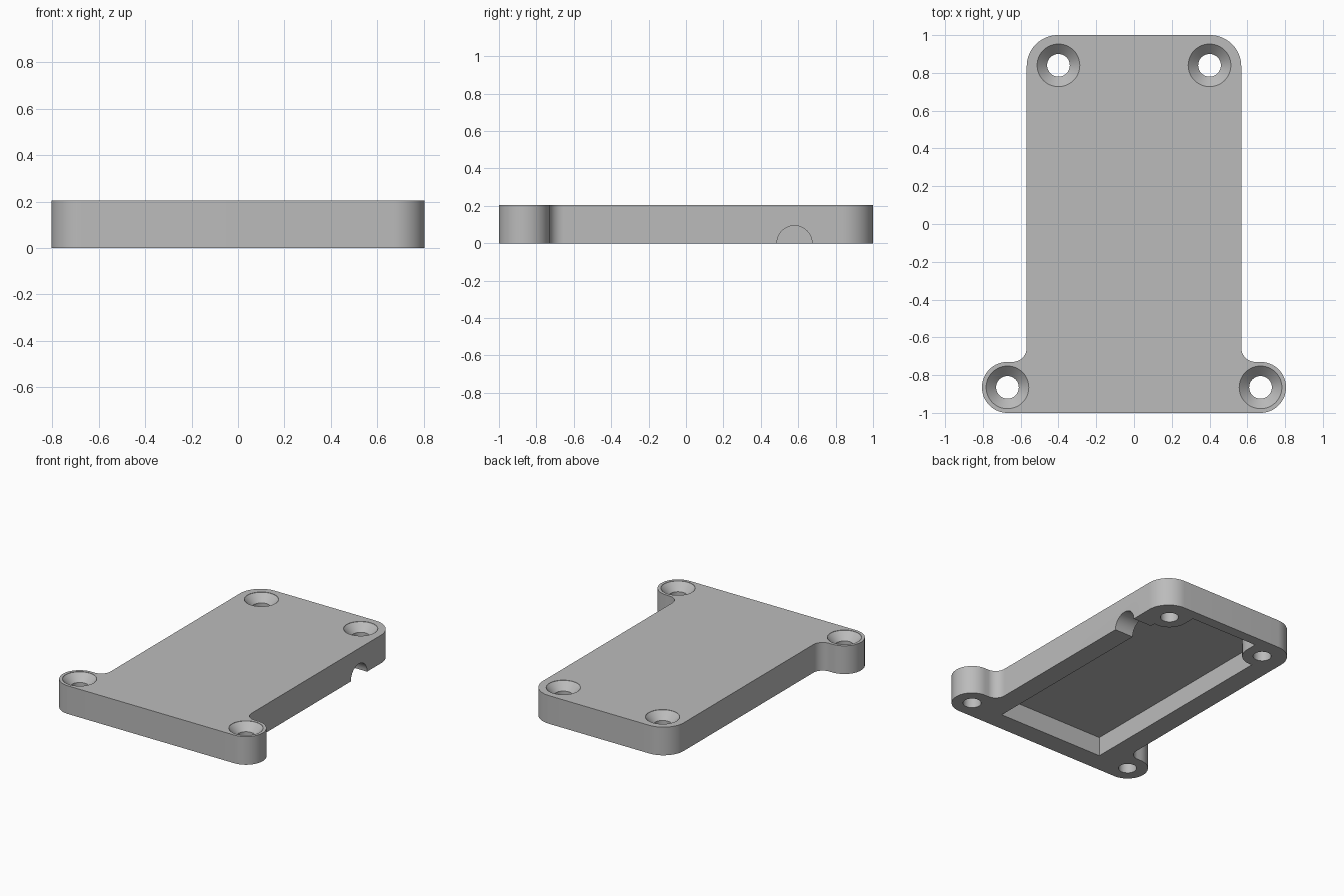
import bpy, bmesh
from math import cos, sin, radians

if "Cube" in bpy.data.objects:
    bpy.data.objects.remove(bpy.data.objects["Cube"], do_unlink=True)

HEIGHT = 0.205
POCKET_Z = 0.138
BACK_HOLE = (0.40, 0.84)
EAR_HOLE = (0.67, -0.865)

grey = bpy.data.materials.new("Plain grey")
grey.use_nodes = True
grey.diffuse_color = (0.5, 0.5, 0.5, 1)
grey.node_tree.nodes["Principled BSDF"].inputs["Base Color"].default_value = (0.5, 0.5, 0.5, 1)


def arc(cx, cy, r, start, end, steps=16):
    angles = [radians(start + (end - start) * i / steps) for i in range(steps + 1)]
    return [(cx + r * cos(a), cy + r * sin(a)) for a in angles]


def mirrored(half):
    """Close a right-hand outline with its mirror image."""
    return half + [(-x, y) for x, y in reversed(half)]


def new_object(name, bm):
    bmesh.ops.recalc_face_normals(bm, faces=bm.faces[:])
    mesh = bpy.data.meshes.new(name)
    bm.to_mesh(mesh)
    bm.free()
    mesh.materials.append(grey)
    obj = bpy.data.objects.new(name, mesh)
    bpy.context.collection.objects.link(obj)
    return obj


def prism(name, outline, z0, z1):
    bm = bmesh.new()
    face = bm.faces.new([bm.verts.new((x, y, z0)) for x, y in outline])
    top = bmesh.ops.extrude_face_region(bm, geom=[face])["geom"]
    verts = [v for v in top if isinstance(v, bmesh.types.BMVert)]
    bmesh.ops.translate(bm, verts=verts, vec=(0, 0, z1 - z0))
    return new_object(name, bm)


def lathe(name, profile, x, y, sides=48):
    """Solid of revolution about a vertical axis at x, y."""
    bm = bmesh.new()
    rings = [[bm.verts.new((px + x, py + y, z)) for px, py in arc(0, 0, r, 0, 360, sides)[:-1]]
             for r, z in profile]
    for low, high in zip(rings, rings[1:]):
        for i in range(sides):
            j = (i + 1) % sides
            bm.faces.new((low[i], low[j], high[j], high[i]))
    bm.faces.new(rings[0])
    bm.faces.new(rings[-1])
    return new_object(name, bm)


# Cover plate with rounded back corners and filleted front ears
outline = mirrored(
    arc(0.403, 0.835, 0.165, 90, 0)
    + arc(0.643, -0.655, 0.075, 180, 270)
    + arc(*EAR_HOLE, 0.135, 90, -90, 32))
cover = prism("cover_plate", outline, 0, HEIGHT)

# Underside pocket, leaving rounded bosses round the back screws
bx, by = BACK_HOLE
pocket = mirrored(
    [(0.268, 0.925)] + arc(bx, by, 0.132, 180, 261, 12)
    + [(0.42, 0.71), (0.42, -0.857)])
cutters = [prism("pocket_cutter", pocket, -0.1, POCKET_Z)]

# Countersunk screw holes
profile = [(0.06, -0.1), (0.06, HEIGHT - 0.055), (0.113, HEIGHT - 0.002),
           (0.113, HEIGHT + 0.1)]
for label, (x, y) in (("back", BACK_HOLE), ("ear", EAR_HOLE)):
    for side, sign in (("left", 1), ("right", -1)):
        cutters.append(lathe(f"{label}_{side}_hole_cutter", profile, sign * x, y))

# Half-round cable notch through one side wall
bm = bmesh.new()
ring = [bm.verts.new((0.38, y, z)) for y, z in arc(0.58, 0, 0.094, 0, 360, 48)[:-1]]
end = [bm.verts.new((0.7, v.co.y, v.co.z)) for v in ring]
for i in range(len(ring)):
    j = (i + 1) % len(ring)
    bm.faces.new((ring[i], ring[j], end[j], end[i]))
bm.faces.new(ring)
bm.faces.new(end)
cutters.append(new_object("cable_notch_cutter", bm))

# Cut everything, then discard the cutters
for cutter in cutters:
    cutter.hide_render = True
    mod = cover.modifiers.new(cutter.name, "BOOLEAN")
    mod.operation = "DIFFERENCE"
    mod.solver = "EXACT"
    mod.object = cutter

bpy.ops.object.select_all(action="DESELECT")
cover.select_set(True)
bpy.context.view_layer.objects.active = cover
for cutter in cutters:
    bpy.ops.object.modifier_apply(modifier=cutter.name)
    bpy.data.objects.remove(cutter, do_unlink=True)
bpy.ops.object.shade_smooth_by_angle(angle=radians(30))
